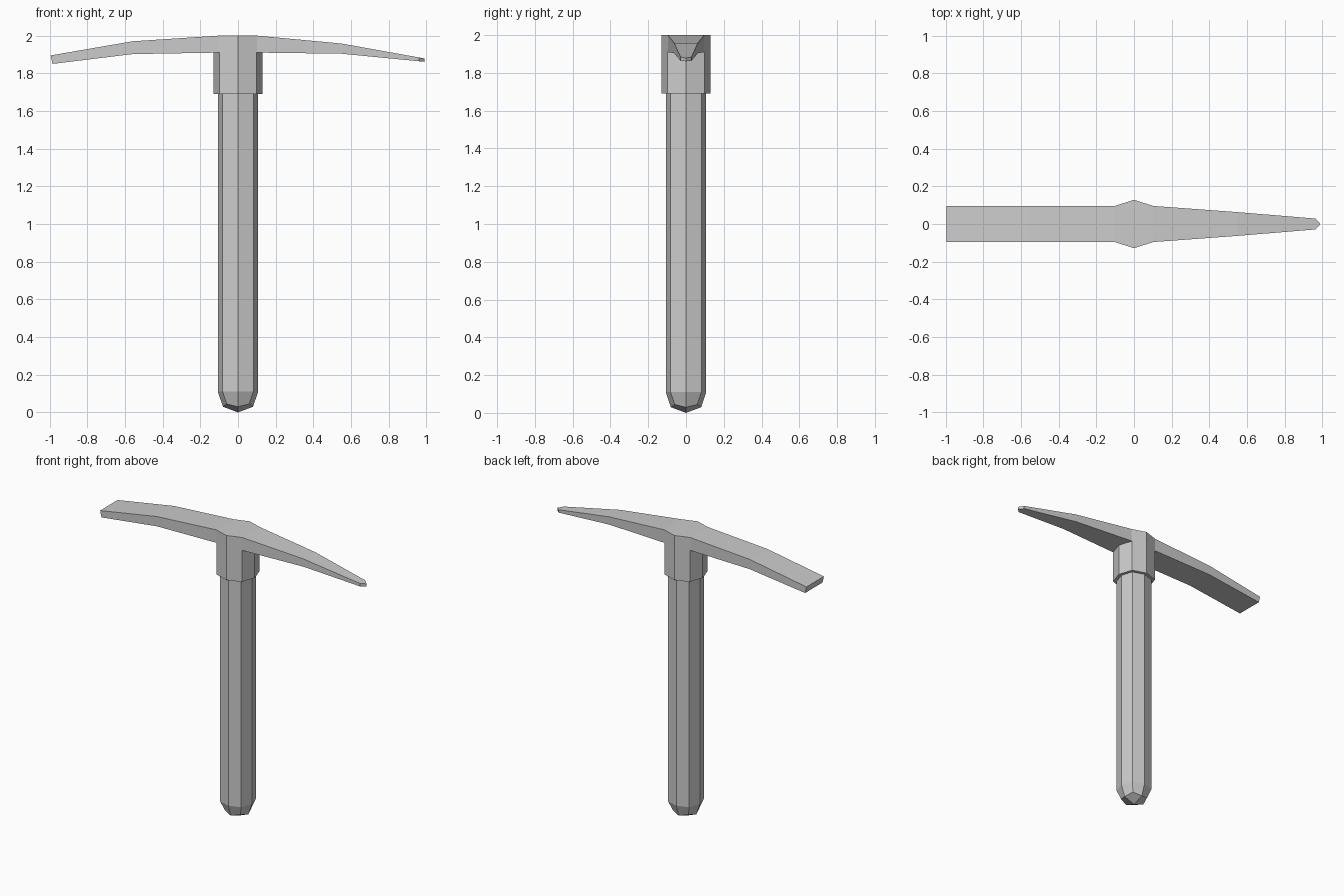
import bpy, bmesh

if "Cube" in bpy.data.objects:
    bpy.data.objects.remove(bpy.data.objects["Cube"])


def finish(name, bm):
    bmesh.ops.remove_doubles(bm, verts=bm.verts, dist=0.0005)
    bmesh.ops.recalc_face_normals(bm, faces=bm.faces)
    mesh = bpy.data.meshes.new(name)
    bm.to_mesh(mesh)
    bm.free()
    obj = bpy.data.objects.new(name, mesh)
    bpy.context.collection.objects.link(obj)
    return obj


def octagon(bm, r, d, z, z_diag=None):
    """Ring with corners on the axes (r) and on the diagonals (d, d)."""
    zd = z if z_diag is None else z_diag
    pts = [(r, 0, z), (d, d, zd), (0, r, z), (-d, d, zd),
           (-r, 0, z), (-d, -d, zd), (0, -r, z), (d, -d, zd)]
    return [bm.verts.new(p) for p in pts]


def bridge(bm, a, b, skip=()):
    n = len(a)
    for i in range(n):
        if i not in skip:
            j = (i + 1) % n
            bm.faces.new((a[i], a[j], b[j], b[i]))


# Octagonal handle with a blunt, four-faced butt
bm = bmesh.new()
tip = bm.verts.new((0, 0, 0))
butt = octagon(bm, 0.08, 0.06, 0.03, 0.045)
low = octagon(bm, 0.107, 0.081, 0.11)
top = octagon(bm, 0.107, 0.081, 1.69)
for i in range(0, 8, 2):
    bm.faces.new((tip, butt[i], butt[i + 1], butt[(i + 2) % 8]))
bridge(bm, butt, low)
bridge(bm, low, top)
finish("handle", bm)

# Wider socket around the top of the handle
bm = bmesh.new()
inner = octagon(bm, 0.107, 0.081, 1.69)
outer = octagon(bm, 0.129, 0.097, 1.69)
upper = octagon(bm, 0.129, 0.097, 1.91)
bridge(bm, inner, outer)
bridge(bm, outer, upper)
finish("socket", bm)

# Head: sections along x as (x top, x bottom, half width, z top, z bottom)
sections = [
    (-0.995, -0.985, 0.096, 1.895, 1.85),
    (-0.56, -0.56, 0.096, 1.97, 1.902),
    (-0.1, -0.1, 0.096, 2.0, 1.91),
    (0, 0, 0.129, 2.0, 1.91),
    (0.1, 0.1, 0.096, 2.0, 1.91),
    (0.55, 0.55, 0.063, 1.958, 1.904),
    (0.962, 0.962, 0.029, 1.884, 1.864),
    (0.99, 0.99, 0, 1.879, 1.861),
]
bm = bmesh.new()
rings = []
for xt, xb, w, zt, zb in sections:
    rings.append([bm.verts.new(p) for p in
                  ((xt, -w, zt), (xt, w, zt), (xb, w, zb), (xb, -w, zb))])
for k in range(len(rings) - 1):
    # the hub is open below, where the socket joins
    bridge(bm, rings[k], rings[k + 1], skip=(2,) if k in (2, 3) else ())
bm.faces.new(rings[0])
finish("pick_head", bm)
